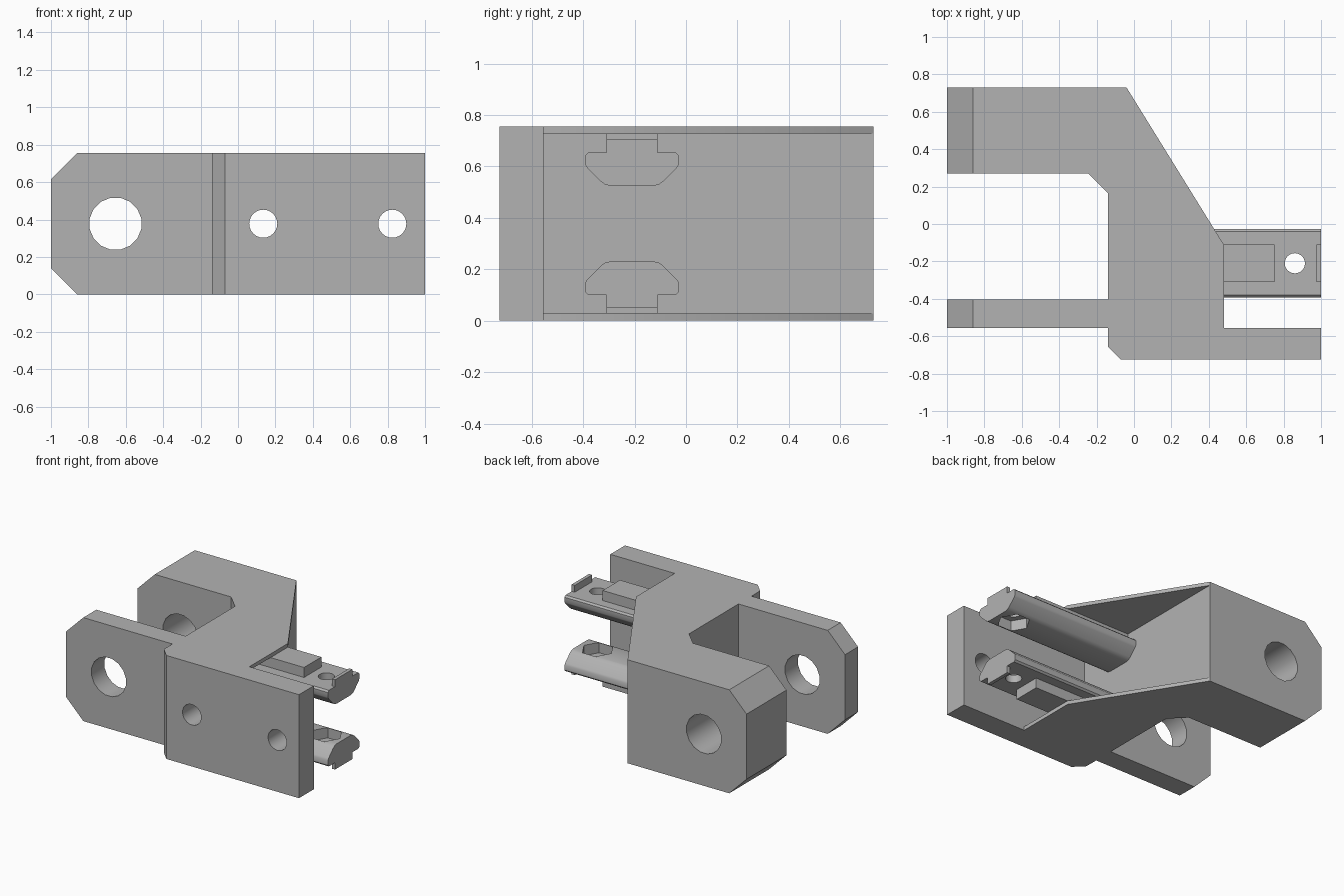
import bpy
import bmesh
from math import pi, cos, sin, radians
from mathutils import Matrix, Vector

cube = bpy.data.objects.get("Cube")
if cube:
    bpy.data.objects.remove(cube, do_unlink=True)

H = 0.755          # overall height
MID = H / 2
WALL_X = -0.04     # inner wall of the open pocket
FLANGE = 0.027     # thickness of the top and bottom skins

grey = bpy.data.materials.new("plain grey")
grey.use_nodes = True
COLOUR = (0.45, 0.45, 0.45, 1)
grey.diffuse_color = COLOUR
grey.node_tree.nodes["Principled BSDF"].inputs["Base Color"].default_value = COLOUR

# Maps a 2D profile plus depth onto the world axes
AXES = {
    "z": lambda a, b, d: (a, b, d),   # profile in x, y
    "y": lambda a, b, d: (a, d, b),   # profile in x, z
    "x": lambda a, b, d: (d, a, b),   # profile in y, z
}


def prism(name, profile, lo, hi, axis):
    """Extrude a closed profile between two depths along an axis."""
    place = AXES[axis]
    bm = bmesh.new()
    face = bm.faces.new([bm.verts.new(place(a, b, lo)) for a, b in profile])
    new = bmesh.ops.extrude_face_region(bm, geom=[face])["geom"]
    shift = Vector(place(0, 0, hi - lo))
    bmesh.ops.translate(bm, vec=shift, verts=[v for v in new if isinstance(v, bmesh.types.BMVert)])
    bmesh.ops.recalc_face_normals(bm, faces=bm.faces)
    mesh = bpy.data.meshes.new(name)
    bm.to_mesh(mesh)
    bm.free()
    mesh.materials.append(grey)
    obj = bpy.data.objects.new(name, mesh)
    bpy.context.collection.objects.link(obj)
    return obj


def ring(a, b, radius, sides, turn=0.0):
    return [(a + radius * cos(2 * pi * (i + turn) / sides),
             b + radius * sin(2 * pi * (i + turn) / sides)) for i in range(sides)]


def box(a0, a1, b0, b1):
    return [(a0, b0), (a1, b0), (a1, b1), (a0, b1)]


def combine(target, other, operation):
    """Apply a boolean and discard the helper."""
    mod = target.modifiers.new(operation.title(), "BOOLEAN")
    mod.operation = operation
    mod.solver = "EXACT"
    mod.object = other
    bpy.context.view_layer.objects.active = target
    bpy.ops.object.modifier_apply(modifier=mod.name)
    bpy.data.objects.remove(other, do_unlink=True)


def smooth(obj):
    bpy.ops.object.select_all(action="DESELECT")
    obj.select_set(True)
    bpy.context.view_layer.objects.active = obj
    bpy.ops.object.shade_smooth_by_angle(angle=radians(32))


# Forked bracket body
outline = [(-1, 0.73), (WALL_X, 0.73), (0.48, -0.11), (0.48, -0.555), (1, -0.555),
           (1, -0.725), (-0.07, -0.725), (-0.14, -0.655), (-0.14, -0.555), (-1, -0.555),
           (-1, -0.405), (-0.14, -0.405), (-0.14, 0.165), (-0.245, 0.27), (-1, 0.27)]
bracket = prism("bracket", outline, 0, H, "z")

# Open pocket between the top and bottom skins
combine(bracket, prism("pocket", box(WALL_X, 1.2, -0.555, 0.9), FLANGE, H - FLANGE, "z"), "DIFFERENCE")

# Chamfered fork tips
for edge, out in ((0, -0.1), (H, H + 0.1)):
    inward = 0.14 if edge == 0 else -0.14
    corner = [(-1.1, edge + inward * 12 / 7), (-0.86 + 0.1, edge - inward * 5 / 7), (-1.1, edge - inward * 5 / 7)]
    combine(bracket, prism("tip_cutter", corner, -1, 1, "y"), "DIFFERENCE")

# Pivot hole through both fork arms, bolt holes through the front plate
combine(bracket, prism("pivot_hole", ring(-0.655, MID, 0.141, 16, 0.5), -1, 1, "y"), "DIFFERENCE")
for x in (0.135, 0.825):
    combine(bracket, prism("bolt_hole", ring(x, MID, 0.075, 24), -1, -0.5, "y"), "DIFFERENCE")
smooth(bracket)

# Slot rails: rounded wedge section, symmetric about y = RAIL_Y
RAIL_Y = -0.21
half = [(0.17, 0.655), (0.182, 0.643), (0.182, 0.607), (0.174, 0.594),
        (0.122, 0.542), (0.104, 0.529), (0.08, 0.524)]
section = [(RAIL_Y + w, z) for w, z in half] + [(RAIL_Y - w, z) for w, z in reversed(half)]


def rail(name):
    obj = prism(name, section, WALL_X, 1, "x")
    # Raised key under the skin and a short stop at the free end
    for x0, x1, top in ((WALL_X, 0.75, H - FLANGE), (0.975, 1, 0.705)):
        combine(obj, prism("key", box(RAIL_Y - 0.1, RAIL_Y + 0.1, 0.62, top), x0, x1, "x"), "UNION")
    # Screw hole with a hexagonal nut seat on the inner side
    combine(obj, prism("screw_hole", ring(0.86, RAIL_Y, 0.054, 24), 0.4, 0.8, "z"), "DIFFERENCE")
    combine(obj, prism("nut_seat", ring(0.86, RAIL_Y, 0.11, 6), 0.4, 0.6, "z"), "DIFFERENCE")
    return obj


upper_rail = rail("upper_rail")
smooth(upper_rail)

# Lower rail mirrors the upper one about mid height
lower_rail = rail("lower_rail")
lower_rail.data.transform(Matrix.Translation((0, 0, H)) @ Matrix.Scale(-1, 4, (0, 0, 1)))
lower_rail.data.flip_normals()
smooth(lower_rail)
